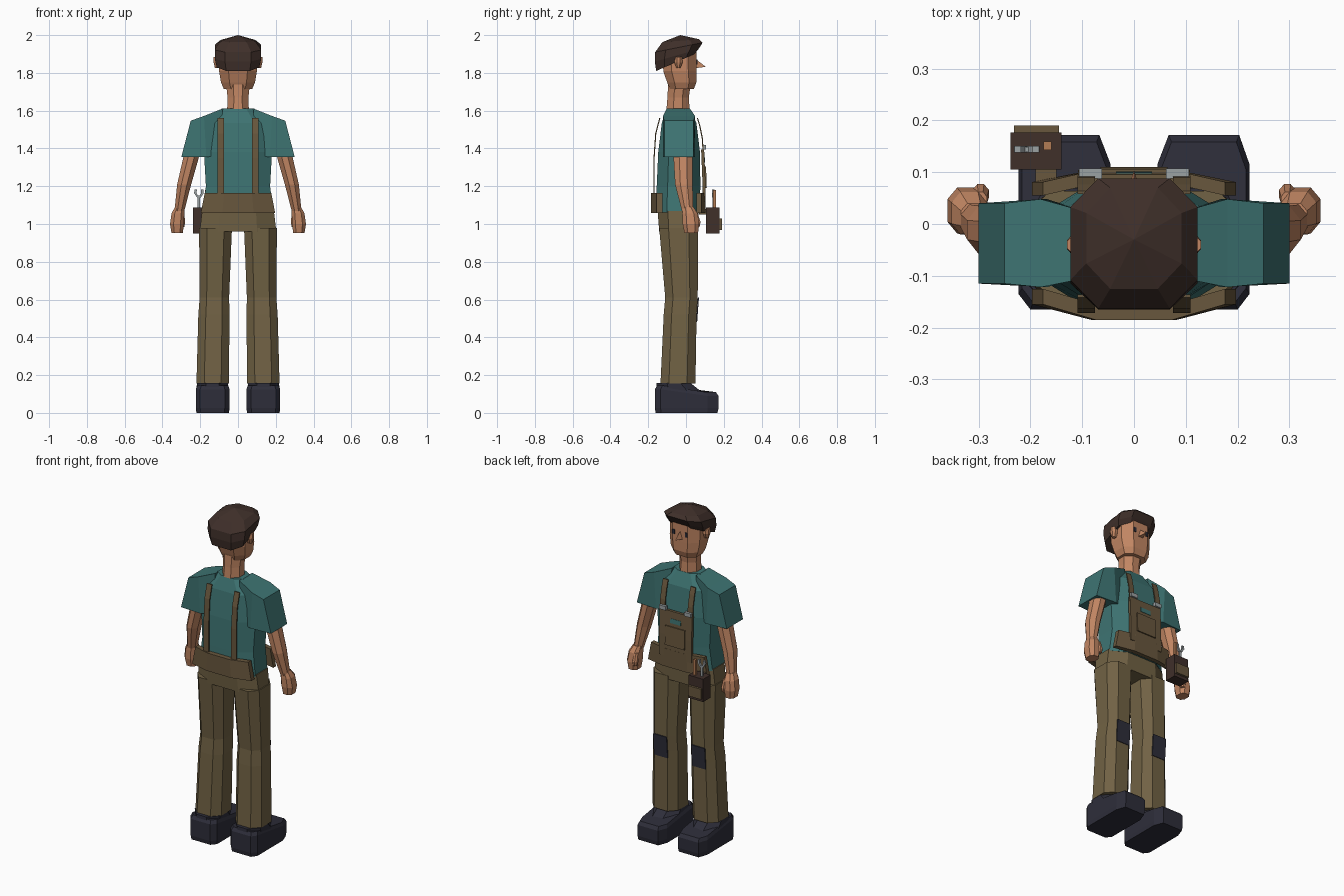
import bpy, bmesh, math
from mathutils import Vector


def material(name, rgb):
    m = bpy.data.materials.new(name)
    m.diffuse_color = (*rgb, 1)
    return m


TEAL = material("teal cloth", (0.048, 0.175, 0.170))
KHAKI = material("khaki cloth", (0.165, 0.122, 0.058))
BROWN = material("brown canvas", (0.140, 0.095, 0.047))
SKIN = material("skin", (0.540, 0.240, 0.125))
HAIR = material("dark brown", (0.050, 0.029, 0.023))
NAVY = material("dark navy", (0.027, 0.027, 0.042))
STEEL = material("steel", (0.330, 0.360, 0.370))
WOOD = material("wood handle", (0.450, 0.200, 0.090))


def finish(name, bm, mat):
    bmesh.ops.recalc_face_normals(bm, faces=bm.faces)
    me = bpy.data.meshes.new(name)
    bm.to_mesh(me)
    bm.free()
    me.materials.append(mat)
    ob = bpy.data.objects.new(name, me)
    bpy.context.collection.objects.link(ob)
    return ob


def loft(name, rings, mat, apex=None):
    """Skin a stack of equal-length rings, closing both ends."""
    bm = bmesh.new()
    rows = [[bm.verts.new(p) for p in r] for r in rings]
    n = len(rows[0])
    for a, b in zip(rows, rows[1:]):
        for i in range(n):
            bm.faces.new((a[i], a[(i + 1) % n], b[(i + 1) % n], b[i]))
    bm.faces.new(rows[0])
    if apex:
        tip = bm.verts.new(apex)
        for i in range(n):
            bm.faces.new((rows[-1][i], rows[-1][(i + 1) % n], tip))
    else:
        bm.faces.new(rows[-1])
    return finish(name, bm, mat)


def octagon(x0, x1, y0, y1, z0, z1=None, c=0.3):
    """Chamfered rectangle; z runs from z0 at the back to z1 at the front."""
    z1 = z0 if z1 is None else z1
    cx, cy = (x1 - x0) * c, (y1 - y0) * c
    pts = [(x0 + cx, y0), (x1 - cx, y0), (x1, y0 + cy), (x1, y1 - cy),
           (x1 - cx, y1), (x0 + cx, y1), (x0, y1 - cy), (x0, y0 + cy)]
    return [(x, y, z0 + (z1 - z0) * (y - y0) / (y1 - y0)) for x, y in pts]


def stack(name, rows, mat, s=1, c=0.3):
    """Octagonal loft from rows of x0, x1, y0, y1, z; s = -1 mirrors it."""
    rings = [[(s * x, y, z) for x, y, z in octagon(*r, c=c)] for r in rows]
    return loft(name, rings, mat)


def box(name, x0, x1, y0, y1, z0, z1, mat):
    return loft(name, [[(x0, y0, z), (x1, y0, z), (x1, y1, z), (x0, y1, z)]
                       for z in (z0, z1)], mat)


def strip(name, x0, x1, path, mat, t=0.006):
    """Flat band of width x0..x1 following a (y, z) path."""
    return loft(name, [[(x0, y, z), (x1, y, z), (x1, y + t, z), (x0, y + t, z)]
                       for y, z in path], mat)


# Head, neck and nose
stack("head", [(-.075, .075, -.085, .042, 1.715), (-.090, .090, -.100, .055, 1.75),
               (-.100, .100, -.120, .056, 1.81), (-.100, .100, -.125, .056, 1.94)], SKIN, c=.25)
stack("neck", [(-.058, .058, -.105, .020, 1.59), (-.055, .055, -.098, .015, 1.67),
               (-.063, .063, -.095, .025, 1.74)], SKIN)
loft("nose", [[(0, .05, 1.875), (-.017, .05, 1.825), (.017, .05, 1.825)]],
     SKIN, apex=(0, .104, 1.832))

# Swept hair cap, tilted up towards the brow
loft("hair", [octagon(-.112, .112, -.158, .045, 1.81, 1.90, c=.22),
              octagon(-.123, .123, -.165, .065, 1.86, 1.925, c=.22),
              octagon(-.123, .123, -.163, .088, 1.91, 1.96, c=.22),
              octagon(-.092, .092, -.125, .070, 1.963, 1.978, c=.25)],
     HAIR, apex=(0, -.03, 2.0))

# Shirt body
stack("shirt", [(-.187, .187, -.160, .072, 1.06), (-.170, .170, -.155, .076, 1.20),
                (-.180, .180, -.147, .074, 1.38), (-.175, .175, -.128, .055, 1.535),
                (-.085, .085, -.102, .020, 1.612)], TEAL, c=.25)

# Trousers seat
stack("trouser_seat", [(-.203, .203, -.142, .062, .96), (-.190, .190, -.150, .066, 1.07)],
      KHAKI, c=.25)

for s, side in ((-1, "left"), (1, "right")):
    # Eyes and ears
    box(side + "_eye", s * .042 - .008, s * .042 + .008, .05, .060, 1.845, 1.872, NAVY)
    stack(side + "_ear", [(.09, .122, -.050, -.030, 1.825), (.09, .129, -.062, -.018, 1.855),
                          (.09, .129, -.058, -.022, 1.885)], SKIN, s)

    # Short sleeve running out from the collar
    sleeve = [(.080, 1.612, .10, 1.36, -.102, .020), (.180, 1.572, .168, 1.355, -.122, .048),
              (.250, 1.547, .300, 1.355, -.115, .040)]
    loft(side + "_sleeve", [[(s * xt, y0, zt), (s * xt, y1, zt), (s * xb, y1, zb), (s * xb, y0, zb)]
                            for xt, zt, xb, zb, y0, y1 in sleeve], TEAL)

    # Bare arm, hand and thumb
    stack(side + "_arm", [(.195, .280, -.070, .035, 1.42), (.208, .290, -.066, .035, 1.35),
                          (.248, .322, -.058, .035, 1.21), (.284, .336, -.022, .038, 1.07)],
          SKIN, s)
    stack(side + "_hand", [(.284, .334, -.018, .040, 1.09), (.284, .352, -.020, .062, 1.055),
                           (.286, .360, -.018, .070, 1.00), (.292, .352, -.008, .064, .953)],
          SKIN, s, c=.25)
    stack(side + "_thumb", [(.284, .308, .050, .072, .985), (.280, .312, .040, .077, 1.01),
                            (.284, .308, .030, .062, 1.055)], SKIN, s)

    # Trouser leg with a slight knee break
    stack(side + "_trouser_leg",
          [(.048, .220, -.135, .050, .155), (.045, .210, -.118, .056, .52),
           (.047, .203, -.110, .062, .61), (.032, .206, -.142, .064, .98)], KHAKI, s, c=.24)
    # Knee patch
    x0, x1 = sorted((s * .082, s * .172))
    strip(side + "_knee_patch", x0, x1, [(.053, .48), (.056, .52), (.0625, .61)], NAVY)

    # Boot: sole outline, upper wall, then instep
    def sole(inset, z, ztoe):
        pts = [(.070, -.165), (.200, -.165), (.223, -.135), (.223, .115), (.203, .172),
               (.067, .172), (.045, .115), (.045, -.135)]
        c = Vector((.134, 0))
        return [(s * (c.x + (x - c.x) * (1 - inset)), y * (1 - inset),
                 ztoe if y > 0 else z) for x, y in pts]
    loft(side + "_boot", [sole(.03, 0, 0), sole(0, .025, .025), sole(0, .125, .09),
                          sole(.08, .145, .11)], NAVY)
    stack(side + "_boot_ankle", [(.050, .220, -.160, .110, .09), (.052, .218, -.155, .025, .157)],
          NAVY, s)

    # Braces, front and back, with steel clips
    x0, x1 = sorted((s * .075, s * .109))
    strip(side + "_back_strap", x0, x1,
          [(-.172, 1.15), (-.172, 1.35), (-.163, 1.48), (-.142, 1.56)], BROWN)
    strip(side + "_front_strap", x0, x1,
          [(.088, 1.37), (.084, 1.45), (.070, 1.52), (.058, 1.56)], BROWN)
    x0, x1 = sorted((s * .062, s * .106))
    box(side + "_clip", x0, x1, .088, .107, 1.395, 1.418, STEEL)


# Curved waist panels, open at the hips
def waist(name, ys, t):
    xs = (-1, -.42, .42, 1)
    loft(name, [[(u * .197, y, 1.057), (u * .197, y + t, 1.057),
                 (u * .176, y + t, 1.165), (u * .176, y, 1.165)]
                for u, y in zip(xs, ys)], BROWN)


waist("back_waist_panel", (-.155, -.185, -.185, -.155), .030)
waist("front_waist_panel", (.055, .078, .078, .055), .026)

# Bib with pocket and teal badge
strip("bib", -.108, .108, [(.088, 1.12), (.086, 1.25), (.080, 1.395)], BROWN, t=.016)
strip("bib_pocket", -.065, .065, [(.100, 1.19), (.096, 1.305)], BROWN, t=.010)
strip("bib_badge", -.035, .035, [(.095, 1.325), (.0935, 1.352)], TEAL, t=.006)

# Tool pouch on the hip
box("tool_pouch", -.238, -.140, .105, .177, .95, 1.087, HAIR)
box("pouch_pocket", -.232, -.145, .175, .190, .968, 1.03, BROWN)
box("pouch_hanger", -.190, -.150, .070, .112, 1.05, 1.08, BROWN)

# Tools: open-ended wrench and a wooden handle
box("wrench_shank", -.214, -.200, .139, .149, 1.0, 1.15, STEEL)
for s in (-1, 1):
    loft("wrench_jaw", [[(-.207 + s * (a - .006), y0, z), (-.207 + s * (a + .007), y0, z),
                         (-.207 + s * (a + .007), y1, z), (-.207 + s * (a - .006), y1, z)]
                        for a, z, y0, y1 in ((.003, 1.14, .138, .151), (.018, 1.162, .138, .151),
                                             (.017, 1.182, .138, .151))], STEEL)
box("tool_handle", -.175, -.159, .143, .159, 1.0, 1.18, WOOD)
